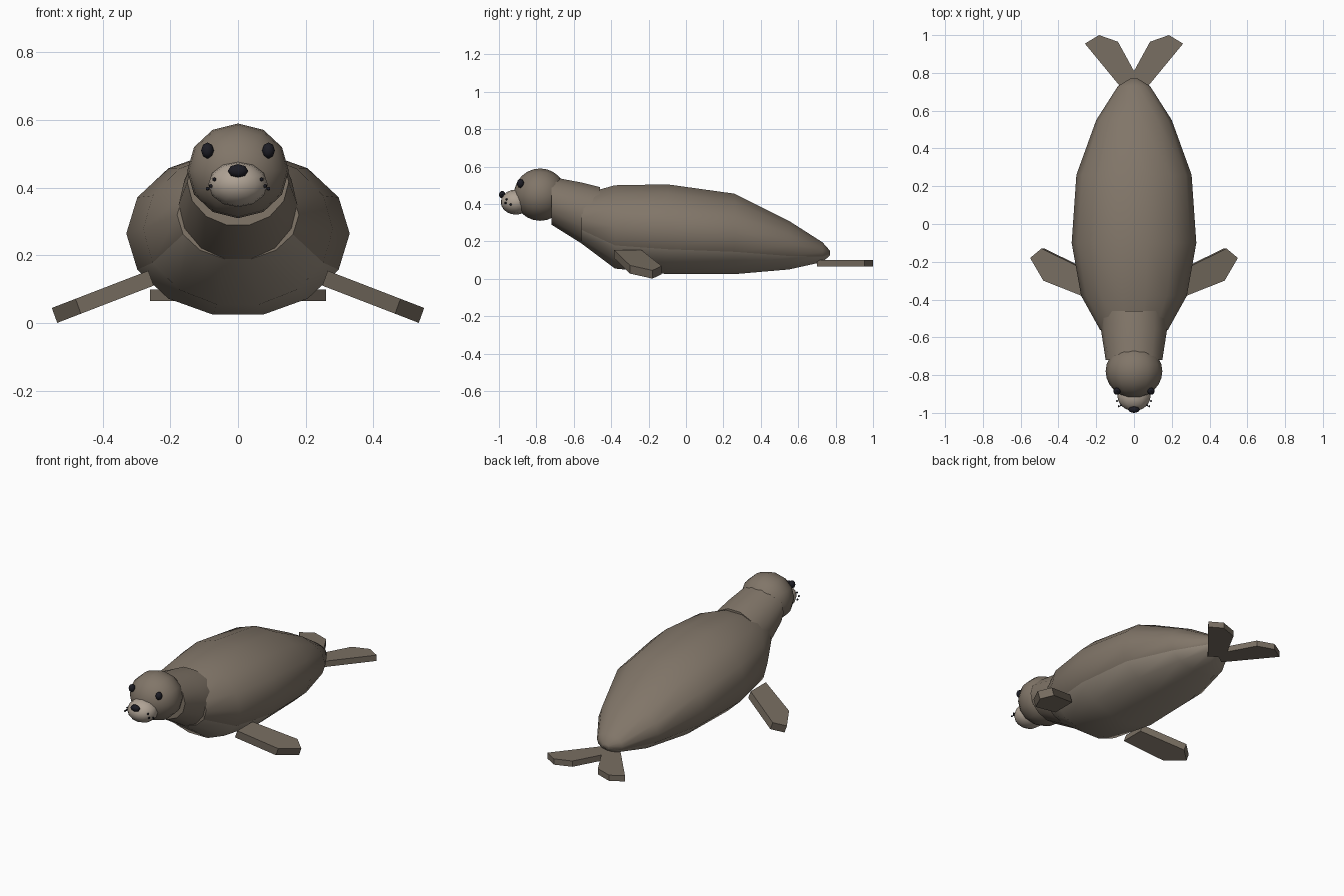
import bpy, bmesh, math
from mathutils import Vector

cube = bpy.data.objects.get("Cube")
if cube:
    bpy.data.objects.remove(cube)


def material(name, rgb):
    m = bpy.data.materials.new(name)
    m.use_nodes = True
    m.diffuse_color = (*rgb, 1)
    bsdf = next(n for n in m.node_tree.nodes if n.type == 'BSDF_PRINCIPLED')
    bsdf.inputs["Base Color"].default_value = (*rgb, 1)
    return m


FUR = material("brown fur", (0.22, 0.18, 0.14))
BELLY = material("pale belly", (0.32, 0.27, 0.215))
FLIPPER = material("flipper brown", (0.19, 0.157, 0.122))
MUZZLE = material("muzzle beige", (0.43, 0.365, 0.30))
DARK = material("near black", (0.012, 0.012, 0.018))


def finish(bm, name, mats, smooth=True):
    bmesh.ops.recalc_face_normals(bm, faces=bm.faces)
    mesh = bpy.data.meshes.new(name)
    bm.to_mesh(mesh)
    bm.free()
    for m in mats:
        mesh.materials.append(m)
    obj = bpy.data.objects.new(name, mesh)
    bpy.context.collection.objects.link(obj)
    if smooth:
        bpy.ops.object.select_all(action='DESELECT')
        bpy.context.view_layer.objects.active = obj
        obj.select_set(True)
        bpy.ops.object.shade_smooth_by_angle(angle=math.radians(50))
    return obj


def loft(name, sections, sides, mats, pale_strips=0):
    """Join elliptical rings given as (y, half width, bottom z, top z)."""
    bm = bmesh.new()
    step = math.tau / sides
    fit = math.cos(step / 2)  # flat bottom and top
    rings = []
    for y, rx, low, high in sections:
        mid, rz = (low + high) / 2, (high - low) / 2 / fit
        rings.append([bm.verts.new((rx * math.sin((i + 0.5) * step), y,
                                    mid - rz * math.cos((i + 0.5) * step)))
                      for i in range(sides)])
    for a, b in zip(rings, rings[1:]):
        for i in range(sides):
            j = (i + 1) % sides
            f = bm.faces.new((a[i], a[j], b[j], b[i]))
            # strips counted outwards from the bottom one
            if min(j, sides - j) <= pale_strips - 1 and pale_strips:
                f.material_index = 1
    bm.faces.new(rings[0])
    bm.faces.new(rings[-1])
    return finish(bm, name, mats)


def ball(name, centre, radii, mat, segments=12, rings=10):
    """Ellipsoid with its poles along y."""
    bm = bmesh.new()
    bmesh.ops.create_uvsphere(bm, u_segments=segments, v_segments=rings, radius=1)
    for v in bm.verts:
        x, y, z = v.co
        v.co = Vector(centre) + Vector((x * radii[0], -z * radii[1], y * radii[2]))
    return finish(bm, name, [mat])


def flipper(name, outline, side, top, slope, drop):
    """Flat plate from an x, y outline, sloping down away from the body."""
    bm = bmesh.new()
    x0 = outline[0][0]
    upper = [Vector((x, y, top - slope * (x - x0))) for x, y in outline]
    layers = []
    for shift in (Vector((0, 0, 0)), Vector(drop)):
        layers.append([bm.verts.new(((p + shift).x * side, (p + shift).y,
                                     (p + shift).z)) for p in upper])
    for ring in layers:
        bm.faces.new(ring)
    for i in range(len(outline)):
        j = (i + 1) % len(outline)
        bm.faces.new((layers[0][i], layers[0][j], layers[1][j], layers[1][i]))
    return finish(bm, name, [FLIPPER], smooth=False)


# Body with pale underside, and neck
loft("body", [(-0.56, 0.18, 0.19, 0.45), (-0.38, 0.28, 0.055, 0.50),
              (-0.10, 0.33, 0.025, 0.505), (0.26, 0.305, 0.025, 0.455),
              (0.55, 0.20, 0.05, 0.31), (0.73, 0.085, 0.09, 0.195),
              (0.77, 0.02, 0.125, 0.15)], 14, [FUR, BELLY], 3)
loft("neck", [(-0.72, 0.15, 0.29, 0.545), (-0.56, 0.175, 0.19, 0.515),
              (-0.46, 0.18, 0.16, 0.49)], 14, [FUR])

# Head
ball("head", (0, -0.78, 0.45), (0.15, 0.14, 0.14), FUR, 12, 12)
ball("muzzle", (0, -0.91, 0.41), (0.088, 0.08, 0.067), MUZZLE)
ball("nose", (0, -0.983, 0.45), (0.03, 0.017, 0.02), DARK, 8, 6)

# Mirrored parts
FRONT = [(0.265, -0.385), (0.48, -0.30), (0.55, -0.18), (0.49, -0.13), (0.265, -0.24)]
REAR = [(0.05, 0.70), (0.26, 0.955), (0.185, 1.0), (0.085, 0.965), (-0.03, 0.755)]
WHISKERS = [(0.07, -0.96, 0.425), (0.08, -0.965, 0.405), (0.09, -0.937, 0.397)]
for label, s in (("left", 1), ("right", -1)):
    ball(label + "_eye", (0.09 * s, -0.885, 0.51), (0.019, 0.019, 0.024), DARK, 8, 6)
    for n, (x, y, z) in enumerate(WHISKERS, 1):
        ball(f"{label}_whisker_dot_{n}", (x * s, y, z), (0.006,) * 3, DARK, 6, 4)
    flipper(label + "_front_flipper", FRONT, s, 0.155, 0.386, (-0.016, 0, -0.044))
    flipper(label + "_rear_flipper", REAR, s, 0.10, 0, (0, 0, -0.035))
